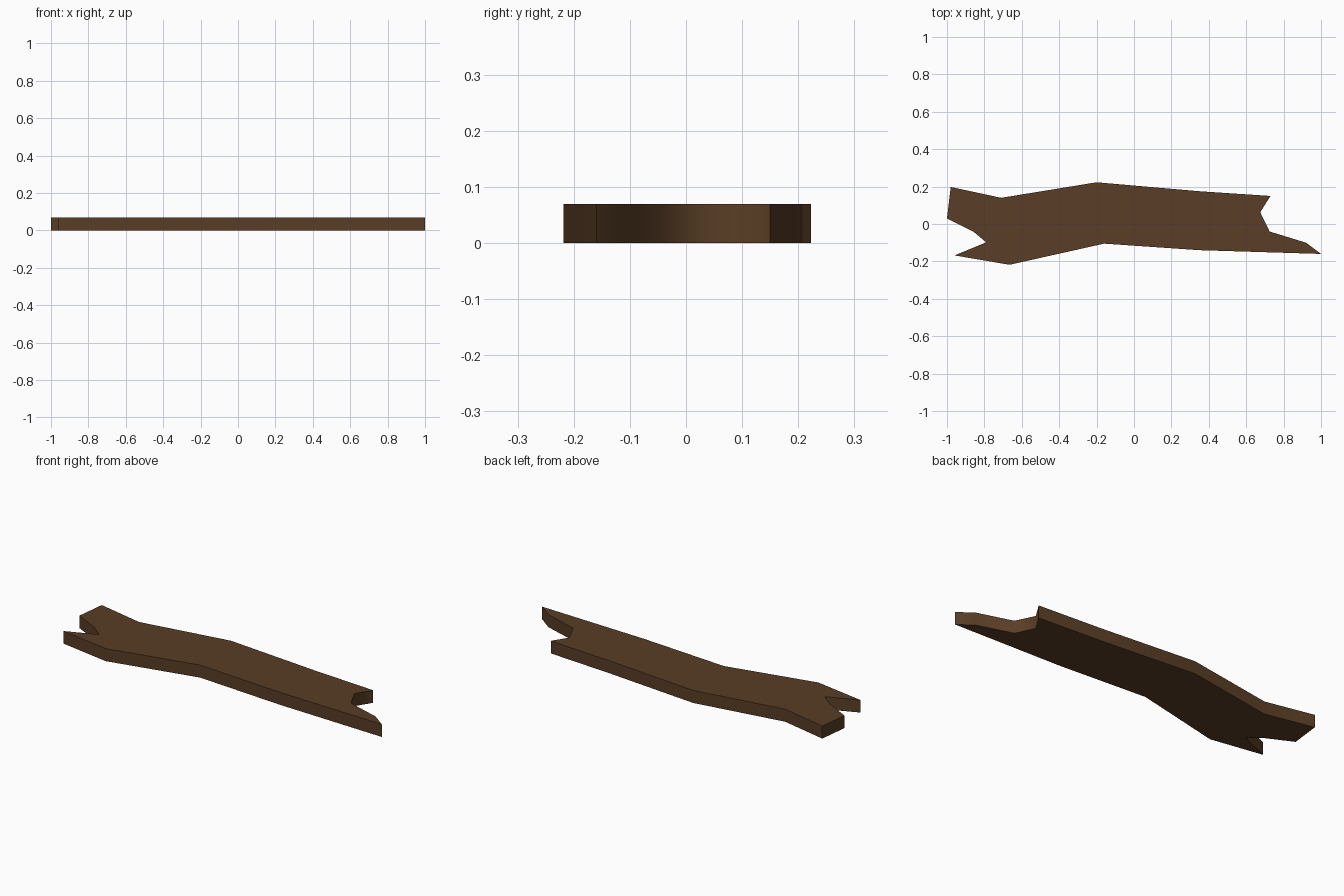
import bpy, bmesh, math

if "Cube" in bpy.data.objects:
    bpy.data.objects.remove(bpy.data.objects["Cube"])

# Plank outline seen from above, clockwise from the back left corner
OUTLINE = [(-0.98, 0.198), (-0.71, 0.14), (-0.20, 0.223), (0.35, 0.175),
           (0.73, 0.15), (0.675, 0.063), (0.725, -0.04), (0.92, -0.10),
           (1.0, -0.16), (0.35, -0.14), (-0.16, -0.105), (-0.665, -0.218),
           (-0.96, -0.168), (-0.79, -0.098), (-0.86, -0.04), (-1.0, 0.03)]
THICKNESS = 0.07

# Dark brown wood
wood = bpy.data.materials.new("dark_brown_wood")
wood.diffuse_color = (0.100, 0.048, 0.019, 1.0)
wood.use_nodes = True
wood.node_tree.nodes["Principled BSDF"].inputs["Base Color"].default_value = wood.diffuse_color

# Extrude the outline into a solid splintered plank
bm = bmesh.new()
base = bm.faces.new([bm.verts.new((x, y, 0)) for x, y in OUTLINE])
top = bmesh.ops.extrude_face_region(bm, geom=[base], use_keep_orig=True)
bmesh.ops.translate(bm, vec=(0, 0, THICKNESS),
                    verts=[g for g in top["geom"] if isinstance(g, bmesh.types.BMVert)])
bmesh.ops.recalc_face_normals(bm, faces=bm.faces)
mesh = bpy.data.meshes.new("broken_plank")
bm.to_mesh(mesh)
bm.free()
mesh.materials.append(wood)

plank = bpy.data.objects.new("broken_plank", mesh)
bpy.context.collection.objects.link(plank)

# Soft shading across the shallow bends, crisp rims
bpy.context.view_layer.objects.active = plank
plank.select_set(True)
bpy.ops.object.shade_smooth_by_angle(angle=math.radians(60))
